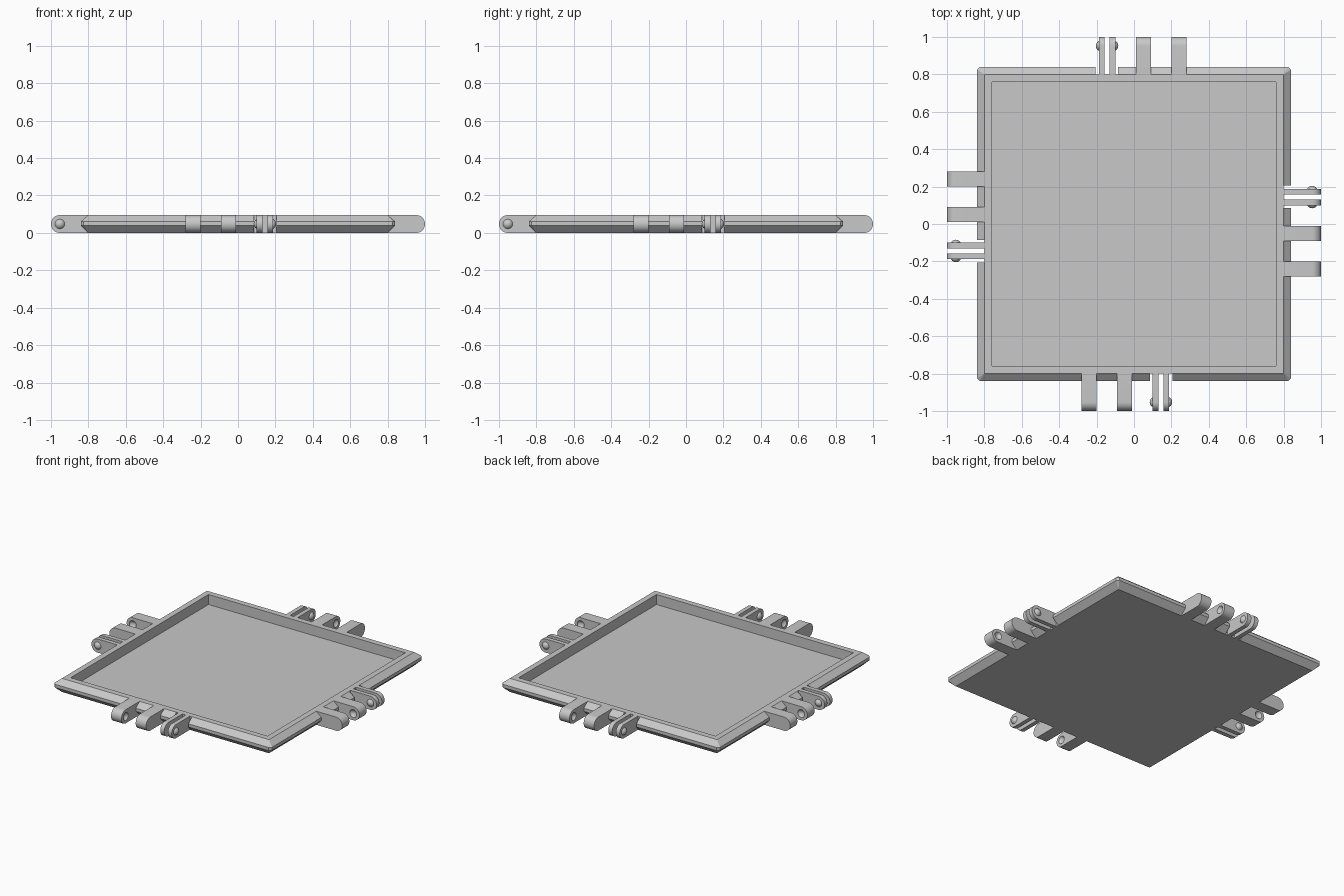
import bpy, bmesh, math
from mathutils import Matrix, Vector

cube = bpy.data.objects.get("Cube")
if cube:
    bpy.data.objects.remove(cube, do_unlink=True)

H = 0.095          # overall thickness
R = H / 2          # rounded end of the hinge arms
PIVOT = -1 + R     # distance of the hinge axis from the centre
EDGE = 0.80        # where the arms meet the tray

grey = bpy.data.materials.new("light_grey")
grey.use_nodes = True
colour = (0.58, 0.58, 0.58, 1)
grey.diffuse_color = colour
grey.node_tree.nodes["Principled BSDF"].inputs["Base Color"].default_value = colour


def make(name, bm, turn=0):
    """Turn the mesh about z and link it as a new object."""
    bmesh.ops.recalc_face_normals(bm, faces=bm.faces)
    bm.transform(Matrix.Rotation(turn, 4, "Z"))
    mesh = bpy.data.meshes.new(name)
    bm.to_mesh(mesh)
    bm.free()
    mesh.materials.append(grey)
    obj = bpy.data.objects.new(name, mesh)
    bpy.context.collection.objects.link(obj)
    return obj


def activate(obj):
    bpy.ops.object.select_all(action="DESELECT")
    obj.select_set(True)
    bpy.context.view_layer.objects.active = obj


def smooth(obj):
    activate(obj)
    bpy.ops.object.shade_smooth_by_angle(angle=math.radians(30))


def cut(obj, cutter):
    """Subtract the cutter for good and discard it."""
    cutter.hide_render = True
    activate(obj)
    mod = obj.modifiers.new("cut", "BOOLEAN")
    mod.operation, mod.solver, mod.object = "DIFFERENCE", "EXACT", cutter
    bpy.ops.object.modifier_apply(modifier=mod.name)
    bpy.data.objects.remove(cutter, do_unlink=True)


def add_box(bm, lo, hi):
    lo, hi = Vector(lo), Vector(hi)
    m = Matrix.Translation((lo + hi) / 2) @ Matrix.Diagonal((*(hi - lo), 1))
    bmesh.ops.create_cube(bm, size=1, matrix=m)


def add_arm(bm, x0, x1, steps=20):
    """Flat bar from the tray edge with a half-round end."""
    profile = [(-EDGE, 0), (-EDGE, H)]
    for i in range(steps + 1):
        a = math.pi / 2 + math.pi * i / steps
        profile.append((PIVOT + R * math.cos(a), R + R * math.sin(a)))
    face = bm.faces.new([bm.verts.new((x0, y, z)) for y, z in profile])
    out = bmesh.ops.extrude_face_region(bm, geom=[face])["geom"]
    verts = [v for v in out if isinstance(v, bmesh.types.BMVert)]
    bmesh.ops.translate(bm, verts=verts, vec=(x1 - x0, 0, 0))


def add_ball(bm, x, radius):
    m = Matrix.Translation((x, PIVOT, R)) @ Matrix.Rotation(math.pi / 2, 4, "Y")
    bmesh.ops.create_uvsphere(bm, u_segments=24, v_segments=16, radius=radius, matrix=m)


# Tray: loops of half width, height and corner clip, joined from bottom to floor
bm = bmesh.new()
loops = []
for w, z, c in [(EDGE, 0, 0), (0.84, 0.04, 0.015), (0.84, 0.062, 0.015),
                (EDGE, H, 0), (0.76, H, 0), (0.76, 0.025, 0)]:
    ring = []
    for k in range(4):
        rot = Matrix.Rotation(k * math.pi / 2, 3, "Z")
        ring += [bm.verts.new(rot @ Vector(p)) for p in ((w, w - c, z), (w - c, w, z))]
    loops.append(ring)
for a, b in zip(loops, loops[1:]):
    for i in range(8):
        j = (i + 1) % 8
        bm.faces.new((a[i], a[j], b[j], b[i]))
bm.faces.new(loops[0])
bm.faces.new(loops[-1])
bmesh.ops.remove_doubles(bm, verts=bm.verts, dist=0.0001)
tray = make("tray", bm)

# Clearance notches in the tray edge around each pair of clips
bm = bmesh.new()
for k in range(4):
    add_box(bm, (0.085, -0.9, -0.1), (0.205, -EDGE, 0.2))
    bm.transform(Matrix.Rotation(math.pi / 2, 4, "Z"))
cut(tray, make("notch_cutter", bm))

# The same hinge set on all four sides
for k, side in enumerate(("front", "left", "back", "right")):
    turn = k * math.pi / 2

    # Thick lugs with dimples on the faces that look at each other
    for name, x0, x1, dimple, sign in (("outer", -0.28, -0.20, -0.20, 1),
                                       ("inner", -0.09, -0.01, -0.09, -1)):
        bm = bmesh.new()
        add_arm(bm, x0, x1)
        lug = make(f"{side}_{name}_lug", bm, turn)
        bm = bmesh.new()
        add_ball(bm, dimple + sign * 0.013, 0.03)
        cut(lug, make("dimple_cutter", bm, turn))
        smooth(lug)

    # Thin spring clips with a round bump on their outer faces
    for name, x0, x1, bump in (("first", 0.10, 0.13, 0.113),
                               ("second", 0.158, 0.188, 0.175)):
        bm = bmesh.new()
        add_arm(bm, x0, x1)
        smooth(make(f"{side}_{name}_clip", bm, turn))
        bm = bmesh.new()
        add_ball(bm, bump, 0.029)
        # Keep only the half of the ball that faces outwards
        outward = Vector((1 if name == "second" else -1, 0, 0))
        bmesh.ops.bisect_plane(bm, geom=bm.verts[:] + bm.edges[:] + bm.faces[:],
                               plane_co=(bump, 0, 0), plane_no=outward, clear_inner=True)
        smooth(make(f"{side}_{name}_bump", bm, turn))
